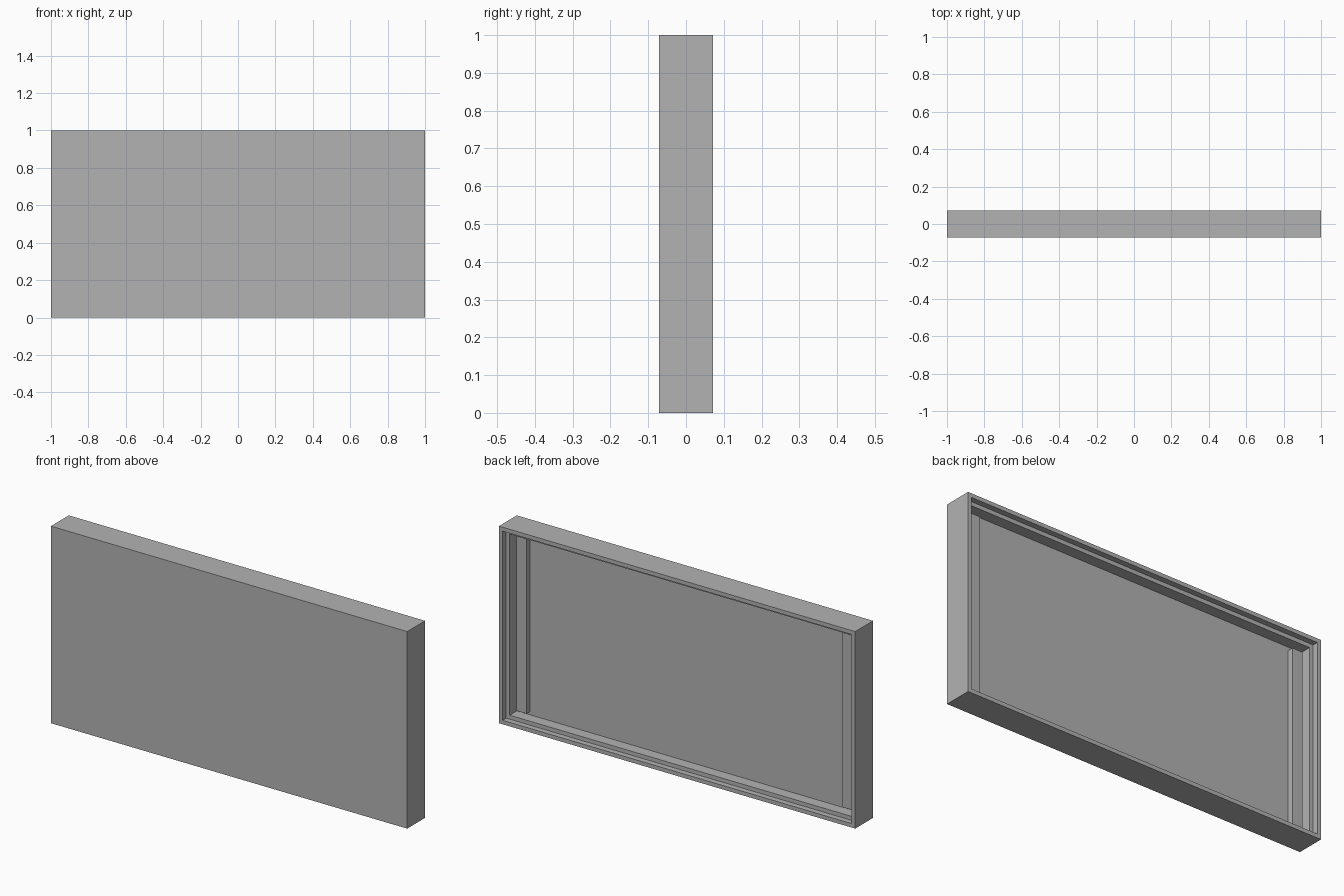
import bpy, bmesh
from mathutils import Vector

default = bpy.data.objects.get("Cube")
if default:
    bpy.data.objects.remove(default, do_unlink=True)

STEP = 1 / 35              # rim width and recess depth
W, D, H = 2.0, 5 * STEP, 1.0

grey = bpy.data.materials.new("plain grey")
colour = (0.45, 0.45, 0.45, 1)
grey.use_nodes = True
grey.diffuse_color = colour
grey.node_tree.nodes["Principled BSDF"].inputs["Base Color"].default_value = colour


def box(bm, low, high):
    """Add a box between two corners."""
    low, high = Vector(low), Vector(high)
    for v in bmesh.ops.create_cube(bm, size=1)["verts"]:
        v.co = (low + high) / 2 + v.co * (high - low)


def finish(bm, name):
    bmesh.ops.recalc_face_normals(bm, faces=bm.faces)
    mesh = bpy.data.meshes.new(name)
    bm.to_mesh(mesh)
    bm.free()
    mesh.materials.append(grey)
    obj = bpy.data.objects.new(name, mesh)
    bpy.context.collection.objects.link(obj)
    return obj


# Shallow tray: solid front, stepped recess in the back
bm = bmesh.new()
box(bm, (-W / 2, -D / 2, 0), (W / 2, D / 2, H))
bm.normal_update()
back = max(bm.faces, key=lambda f: f.normal.y)
for sink in (STEP, 2 * STEP):
    bmesh.ops.inset_region(bm, faces=[back], thickness=STEP)
    back = bmesh.ops.extrude_discrete_faces(bm, faces=[back])["faces"][0]
    bmesh.ops.translate(bm, verts=back.verts, vec=(0, -sink, 0))
finish(bm, "recessed_panel")

# Upright strips lining both ends of the recess
for side, name in ((1, "left_strip"), (-1, "right_strip")):
    bm = bmesh.new()
    outer, inner = side * (W / 2 - 2 * STEP), side * (W / 2 - 4 * STEP)
    box(bm, (min(outer, inner), D / 2 - 3 * STEP, 2 * STEP),
        (max(outer, inner), D / 2 - 2 * STEP, H - 2 * STEP))
    finish(bm, name)
